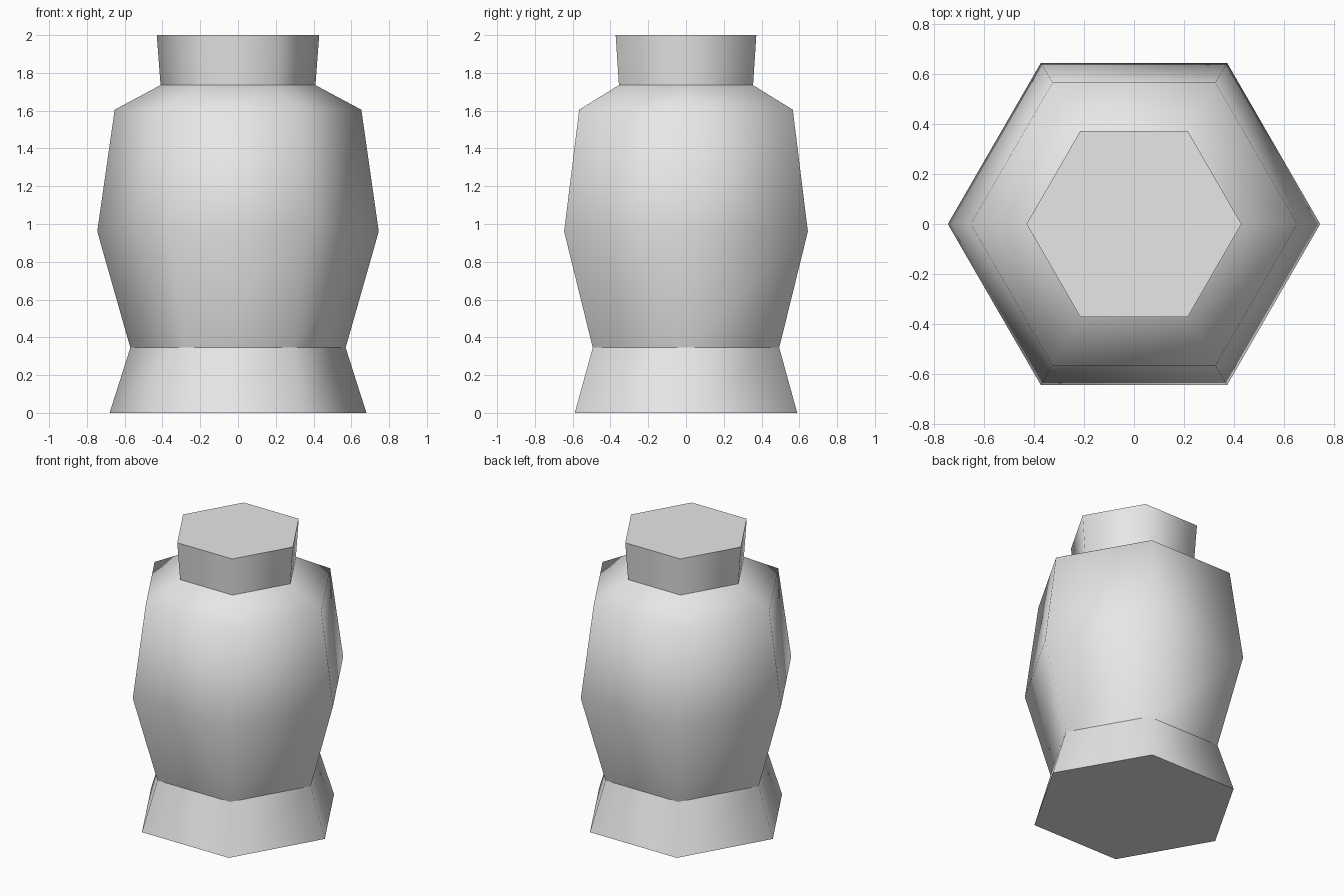
import bpy
import bmesh
from math import cos, sin, pi, radians

SIDES = 6

cube = bpy.data.objects.get("Cube")
if cube:
    bpy.data.objects.remove(cube, do_unlink=True)

grey = bpy.data.materials.new("light_grey")
grey.use_nodes = True
grey.diffuse_color = (0.8, 0.8, 0.8, 1)
grey.node_tree.nodes["Principled BSDF"].inputs["Base Color"].default_value = (0.8, 0.8, 0.8, 1)


def turned_part(name, profile, cap_bottom=False, cap_top=False):
    """Sweep a (radius, height) profile around a hexagon with corners on the x axis."""
    bm = bmesh.new()
    rings = []
    for r, z in profile:
        angles = [2 * pi * i / SIDES for i in range(SIDES)]
        rings.append([bm.verts.new((r * cos(a), r * sin(a), z)) for a in angles])
    for low, high in zip(rings, rings[1:]):
        for i in range(SIDES):
            j = (i + 1) % SIDES
            bm.faces.new((low[i], low[j], high[j], high[i]))
    if cap_bottom:
        bm.faces.new(rings[0][::-1])
    if cap_top:
        bm.faces.new(rings[-1])
    mesh = bpy.data.meshes.new(name)
    bm.to_mesh(mesh)
    bm.free()
    mesh.materials.append(grey)
    obj = bpy.data.objects.new(name, mesh)
    bpy.context.collection.objects.link(obj)

    # Soft corners around the sides, crisp rims at the caps
    bpy.ops.object.select_all(action="DESELECT")
    obj.select_set(True)
    bpy.context.view_layer.objects.active = obj
    bpy.ops.object.shade_smooth_by_angle(angle=radians(65))
    return obj


# Flared foot, swelling body with shoulder, and neck
turned_part("foot", [(0.68, 0), (0.57, 0.345)], cap_bottom=True)
turned_part("body", [(0.57, 0.345), (0.745, 0.96), (0.653, 1.605), (0.41, 1.735)])
turned_part("neck", [(0.41, 1.735), (0.43, 2.0)], cap_top=True)
